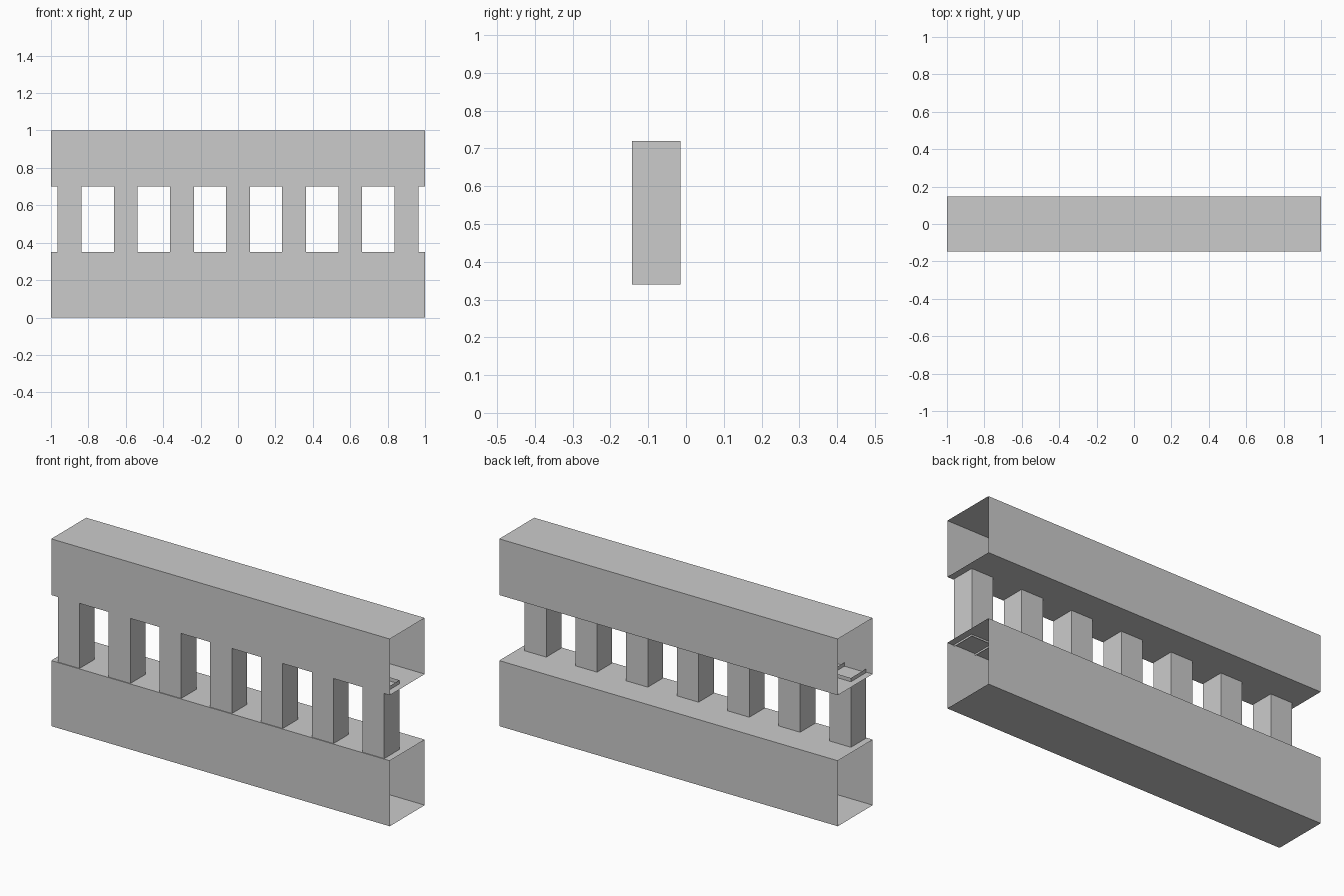
import bpy, bmesh

if "Cube" in bpy.data.objects:
    bpy.data.objects.remove(bpy.data.objects["Cube"])

def sleeve(name, center, size, axis):
    """Thin-walled box with both ends along the axis left open."""
    bm = bmesh.new()
    bmesh.ops.create_cube(bm, size=1)
    bm.normal_update()
    ends = [f for f in bm.faces if abs(f.normal[axis]) > 0.9]
    bmesh.ops.delete(bm, geom=ends, context='FACES_ONLY')
    bmesh.ops.scale(bm, vec=size, verts=bm.verts)
    mesh = bpy.data.meshes.new(name)
    bm.to_mesh(mesh)
    bm.free()
    obj = bpy.data.objects.new(name, mesh)
    obj.location = center
    bpy.context.collection.objects.link(obj)
    return obj

DEPTH = 0.295

# Horizontal rails, open at the left and right ends
for name, z0, z1 in (("bottom_rail", 0.0, 0.35), ("top_rail", 0.70, 1.0)):
    sleeve(name, (0, 0, (z0 + z1) / 2), (2, DEPTH, z1 - z0), 0)

# Seven posts near the front face, ends poking slightly into the rails
for i in range(7):
    sleeve(f"post_{i + 1}", (-0.9 + 0.3 * i, -0.079, 0.53), (0.128, 0.128, 0.38), 2)
